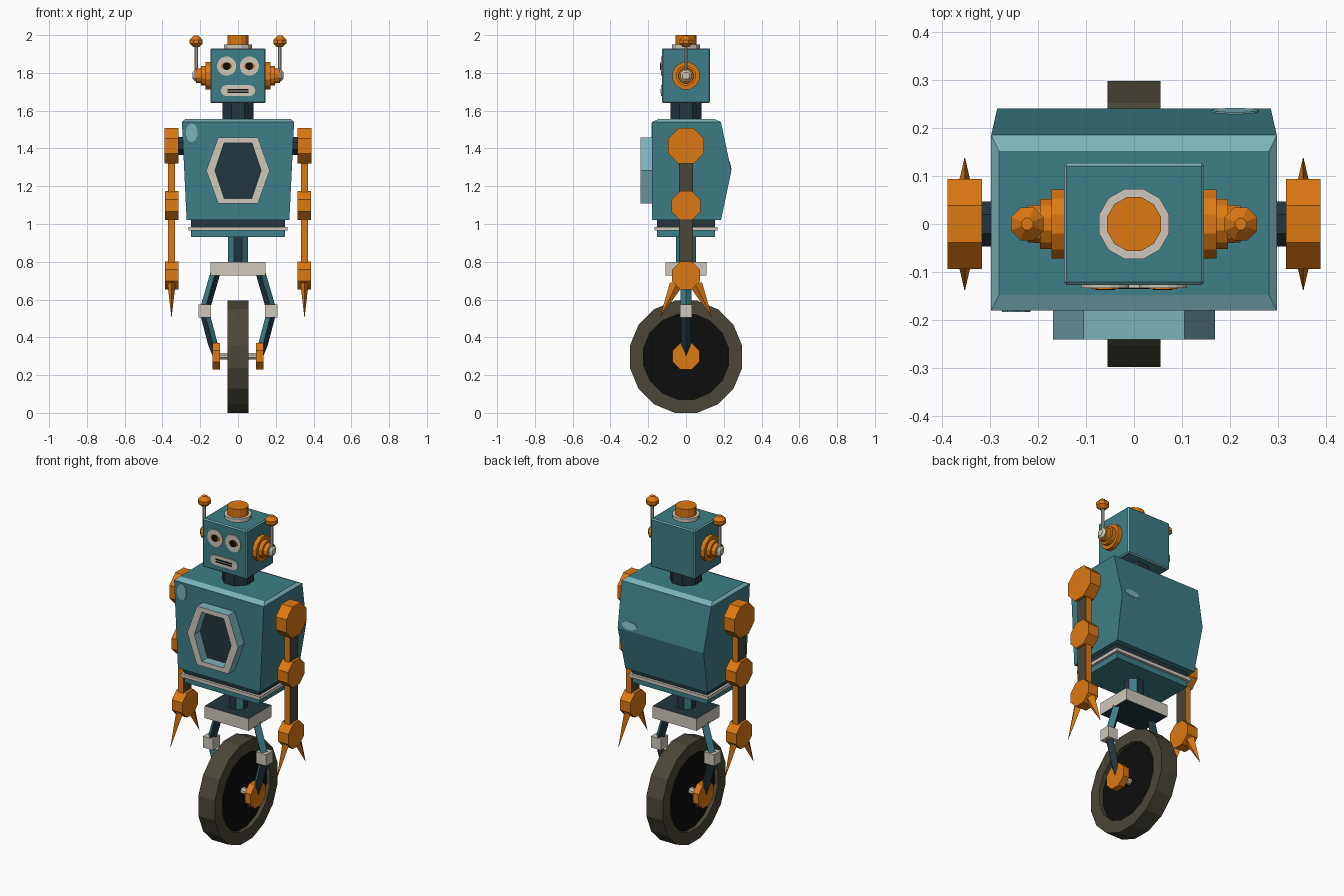
import bpy, bmesh, math
from mathutils import Vector

if "Cube" in bpy.data.objects:
    bpy.data.objects.remove(bpy.data.objects["Cube"])


def material(name, rgb):
    m = bpy.data.materials.new(name)
    m.diffuse_color = (*rgb, 1)
    m.use_nodes = True
    m.node_tree.nodes["Principled BSDF"].inputs["Base Color"].default_value = m.diffuse_color
    return m


TEAL = material("teal paint", (.048, .212, .238))
LIGHT = material("pale teal", (.20, .45, .49))
NAVY = material("dark navy", (.017, .036, .047))
ORANGE = material("orange", (.72, .19, .006))
GREY = material("warm light grey", (.62, .57, .50))
TYRE = material("tyre rubber", (.070, .061, .040))
BLACK = material("black", (.004, .004, .004))


def loft(name, rings, mats):
    """Join rings of points; mats = start cap, one per band, end cap."""
    bm = bmesh.new()
    slots = list(dict.fromkeys(mats))
    vs = [[bm.verts.new(p) for p in r] for r in rings]

    def face(v, m):
        bm.faces.new(v).material_index = slots.index(m)
    face(vs[0][::-1], mats[0])
    for a, b, m in zip(vs, vs[1:], mats[1:-1]):
        for i in range(len(a)):
            j = (i + 1) % len(a)
            face((a[i], a[j], b[j], b[i]), m)
    face(vs[-1], mats[-1])
    bmesh.ops.recalc_face_normals(bm, faces=bm.faces)
    me = bpy.data.meshes.new(name)
    bm.to_mesh(me)
    bm.free()
    for m in slots:
        me.materials.append(m)
    ob = bpy.data.objects.new(name, me)
    bpy.context.collection.objects.link(ob)
    return ob


def paint(ob, mat, rule):
    ob.data.materials.append(mat)
    for p in ob.data.polygons:
        if rule(p.normal):
            p.material_index = len(ob.data.materials) - 1


def circle(axis, pos, c, r, n=8, r2=None):
    """Flat-sided ring: r is the distance to the flats."""
    k = 1 / math.cos(math.pi / n)
    pts = []
    for i in range(n):
        t = 2 * math.pi * (i + .5) / n
        u, v = c[0] + r * k * math.cos(t), c[1] + (r2 or r) * k * math.sin(t)
        pts.append({'x': (pos, u, v), 'y': (u, pos, v), 'z': (u, v, pos)}[axis])
    return pts


def disc(name, axis, a, b, c, r, mat, n=8, r2=None):
    return loft(name, [circle(axis, a, c, r, n, r2), circle(axis, b, c, r, n, r2)], [mat] * 3)


def rect(x, y0, y1, z, cx=0):
    return [(cx - x, y0, z), (cx + x, y0, z), (cx + x, y1, z), (cx - x, y1, z)]


def box(name, x, y, z0, z1, mat, cx=0):
    return loft(name, [rect(x, -y, y, z0, cx), rect(x, -y, y, z1, cx)], [mat] * 3)


def diamond(c, w, d):
    x, y, z = c
    return [(x - w, y, z), (x, y - d, z), (x + w, y, z), (x, y + d, z)]


# wheel: tyre with recessed black disc
wc = (0, .297)
loft("wheel", [circle('x', x, wc, r, 16) for x, r in
               ((-.03, .225), (-.055, .225), (-.055, .297), (.055, .297), (.055, .225), (.03, .225))],
     [BLACK] + [TYRE] * 5 + [BLACK])
disc("axle", 'x', -.12, .12, (0, .3), .018, GREY)

# hips, waist and belt
paint(box("hip_plate", .145, .108, .727, .80, GREY), NAVY, lambda n: abs(n.z) > .5)
waist = disc("waist_column", 'z', .79, .94, (0, 0), .052, NAVY)
paint(waist, TEAL, lambda n: abs(n.x) * abs(n.y) > .2)
box("pelvis", .248, .153, .93, .975, TEAL)
box("belt", .262, .168, .965, .985, GREY)
box("belly_gap", .248, .153, .98, 1.03, NAVY)


# torso: side profile with a ridge at the back, narrowing downwards, pale top bevel
def half(z):
    return .272 + .025 * (z - 1.02) / .52


loft("torso", [rect(half(1.02), -.18, .185, 1.02), rect(half(1.28), -.18, .24, 1.28),
               rect(half(1.54), -.18, .185, 1.54), rect(.281, -.148, .152, 1.555)],
     [TEAL, TEAL, TEAL, LIGHT, TEAL])

# painted glints on chest and back
disc("chest_glint", 'y', -.183, -.178, (-.245, 1.483), .03, LIGHT, 10, .048)
glint = [[(.21 + .05 * math.cos(t), .24 - .2115 * dz + dy, 1.28 + dz)
          for t in [2 * math.pi * i / 10 for i in range(10)]
          for dz in [.03 + .022 * math.sin(t)]] for dy in (-.003, .003)]
loft("back_glint", glint, [LIGHT] * 3)


# hexagonal chest window
def hexagon(y, a, b, h):
    return [(x, y, 1.283 + z) for x, z in ((-a, 0), (-b, -h), (b, -h), (a, 0), (b, h), (-b, h))]


loft("chest_window", [hexagon(-.17, .168, .105, .175), hexagon(-.24, .168, .105, .175),
                      hexagon(-.24, .122, .073, .147), hexagon(-.184, .122, .073, .147)],
     [NAVY, LIGHT, GREY, LIGHT, NAVY])

# neck and head
disc("neck", 'z', 1.55, 1.65, (0, 0), .083, NAVY)
head = box("head", .146, .127, 1.64, 1.93, TEAL)
head.data.materials.append(LIGHT)
bev = head.modifiers.new("edge", 'BEVEL')
bev.width, bev.segments, bev.material = .006, 1, 1
disc("cap_ring", 'z', 1.925, 1.95, (0, 0), .073, GREY, 12)
disc("cap", 'z', 1.94, 2.0, (0, 0), .056, ORANGE, 12)

# mouth: capsule plate with two dark lines
mouth = []
for y in (-.133, -.126):
    mouth.append([(sx * .062 + .029 * math.cos(t), y, 1.706 + .029 * math.sin(t))
                  for sx, t0 in ((1, -90), (-1, 90))
                  for t in [math.radians(t0 + 30 * k) for k in range(7)]])
loft("mouth", mouth, [GREY] * 3)
for i, z in enumerate((1.698, 1.712)):
    loft("mouth_line_%d" % i, [[(x, y, z + dz) for x, dz in
         ((-.055, -.004), (.055, -.004), (.055, .004), (-.055, .004))] for y in (-.135, -.13)], [BLACK] * 3)

for s, side in ((-1, "left"), (1, "right")):
    # eyes
    ex = s * .06
    disc(side + "_eye_ring", 'y', -.133, -.126, (ex, 1.836), .05, GREY, 16)
    disc(side + "_eye", 'y', -.135, -.13, (ex, 1.836), .029, ORANGE, 12, .02)
    disc(side + "_pupil", 'y', -.137, -.132, (ex, 1.836), .02, BLACK, 12)

    # stepped ear and antenna
    ec = (0, 1.785)
    loft(side + "_ear", [circle('x', s * x, ec, r, 12) for x, r in
                         ((.14, .072), (.172, .072), (.172, .052), (.196, .052), (.196, .04), (.222, .038))],
         [ORANGE] * 7)
    loft(side + "_antenna_base", [circle('x', s * x, ec, r) for x, r in
                                  ((.205, .03), (.228, .03), (.24, .018))], [GREY] * 4)
    disc(side + "_antenna_rod", 'z', 1.785, 1.95, (s * .222, 0), .009, GREY)
    loft(side + "_antenna_tip", [circle('z', z, (s * .222, 0), r) for z, r in
                                 ((1.937, .016), (1.955, .034), (1.975, .034), (1.997, .012))], [ORANGE] * 5)

    # arm joints
    disc(side + "_shoulder_axle", 'x', s * .27, s * .32, (0, 1.413), .047, NAVY)
    for part, z, r, x1 in (("shoulder", 1.413, .094, .388), ("elbow", 1.097, .077, .386), ("hand", .728, .074, .386)):
        disc(side + "_" + part, 'x', s * .316, s * x1, (0, z), r, ORANGE)
    # arm bars: orange front and back, dark sides
    for part, z0, z1 in (("upper_arm", 1.15, 1.34), ("forearm", .78, 1.04)):
        bar = box(side + "_" + part, .0185, .037, z0, z1, ORANGE, s * .352)
        paint(bar, TYRE, lambda n: abs(n.x) > .5)
    # two pointed claws
    for d, fb in ((-1, "front"), (1, "back")):
        loft(side + "_" + fb + "_claw", [diamond((s * .352, d * .045, .69), .022, .04),
                                         diamond((s * .352, d * .136, .508), .001, .001)], [ORANGE] * 3)

    # leg: upper strut, knee block, lower strut, hub
    up = loft(side + "_upper_leg", [diamond((s * .175, 0, .55), .027, .028),
                                    diamond((s * .12, 0, .74), .027, .028)], [TEAL] * 3)
    paint(up, NAVY, lambda n: n.x * s < 0)
    box(side + "_knee", .033, .033, .505, .573, GREY, s * .176)
    low = loft(side + "_lower_leg", [diamond((s * .118, 0, .30), .016, .012),
                                     diamond((s * .132, 0, .36), .026, .026),
                                     diamond((s * .174, 0, .52), .026, .028)], [NAVY] * 4)
    paint(low, TEAL, lambda n: n.x * s < 0 and n.y < 0)
    disc(side + "_hub", 'x', s * .095, s * .134, (0, .3), .071, ORANGE)
